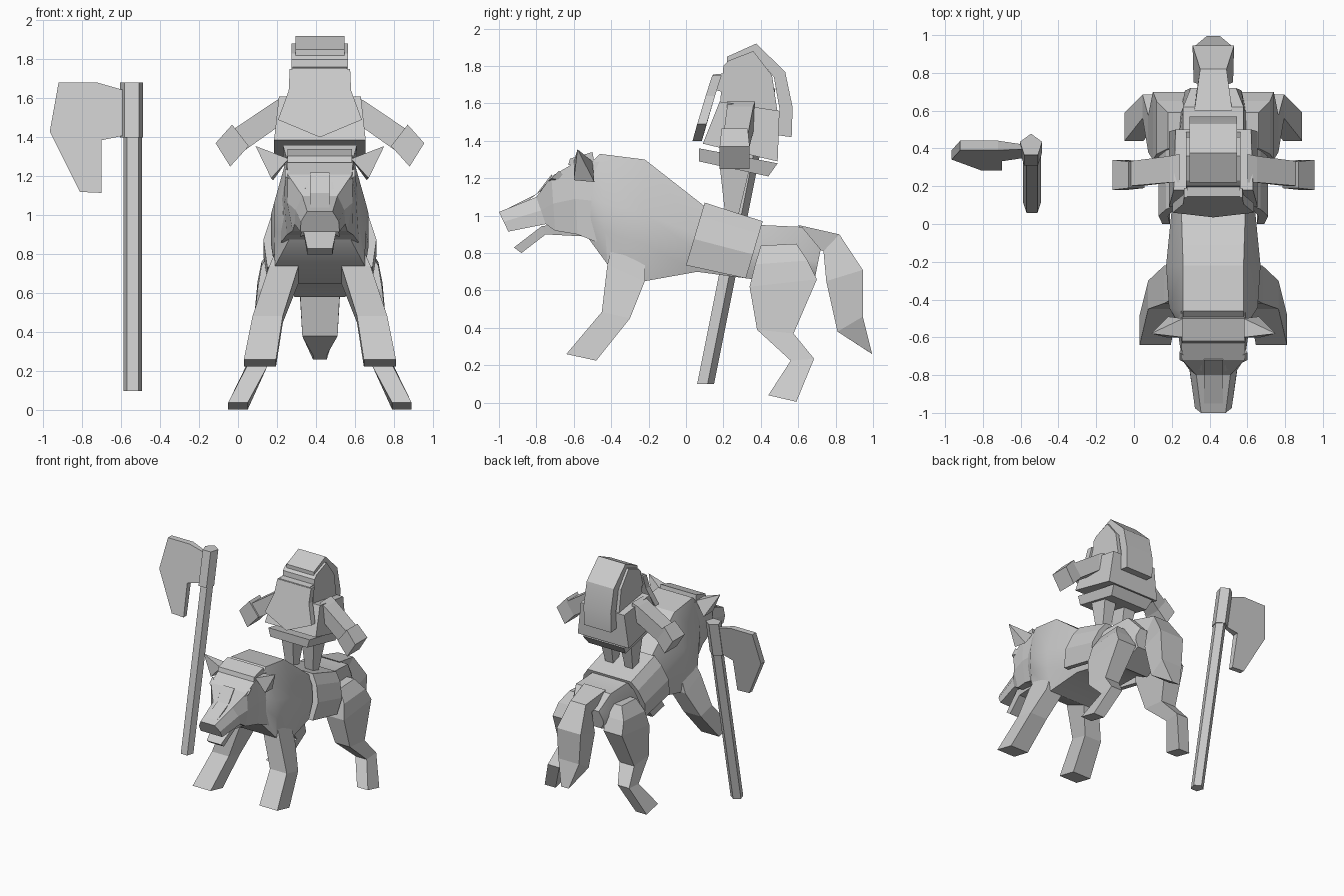
import bpy, bmesh, math
from mathutils import Vector

if "Cube" in bpy.data.objects:
    bpy.data.objects.remove(bpy.data.objects["Cube"])

CX = 0.42  # centre line of beast and rider
grey = bpy.data.materials.new("stone_grey")
grey.diffuse_color = (0.6, 0.6, 0.6, 1)
grey.use_nodes = True
grey.node_tree.nodes["Principled BSDF"].inputs["Base Color"].default_value = grey.diffuse_color


def make(name, verts, faces, smooth=False):
    me = bpy.data.meshes.new(name)
    bm = bmesh.new()
    vs = [bm.verts.new(v) for v in verts]
    for f in faces:
        bm.faces.new([vs[i] for i in f])
    bmesh.ops.recalc_face_normals(bm, faces=bm.faces)
    bm.to_mesh(me)
    bm.free()
    me.materials.append(grey)
    ob = bpy.data.objects.new(name, me)
    bpy.context.collection.objects.link(ob)
    if smooth:
        bpy.ops.object.select_all(action='DESELECT')
        ob.select_set(True)
        bpy.context.view_layer.objects.active = ob
        bpy.ops.object.shade_smooth_by_angle(angle=math.radians(30))
    return ob


def loft(name, rings, smooth=False):
    """Skin equal-sized rings and cap both ends."""
    n = len(rings[0])
    verts = [p for r in rings for p in r]
    faces = [(i * n + j, i * n + (j + 1) % n, (i + 1) * n + (j + 1) % n, (i + 1) * n + j)
             for i in range(len(rings) - 1) for j in range(n)]
    faces += [tuple(range(n)), tuple(range(len(verts) - n, len(verts)))]
    return make(name, verts, faces, smooth)


def section(top, bot, profile):
    """Symmetric ring; profile = (half width, fraction from top to bottom)."""
    t, b = Vector(top), Vector(bot)
    half = [(w, *(t.lerp(b, f))) for w, f in profile]
    return [(CX + w, y, z) for w, y, z in half] + [(CX - w, y, z) for w, y, z in reversed(half)]


def slab(name, outline, hw, smooth=False):
    """Side outline (y, z) extruded across the centre line."""
    return loft(name, [[(CX + s * hw, y, z) for y, z in outline] for s in (-1, 1)], smooth)


def limb(name, stations):
    """Mirrored limb; station = outer, inner offset, front (y, z), back (y, z)."""
    for s, side in ((-1, "left"), (1, "right")):
        loft(f"{name}_{side}", [[(CX + s * o, *f), (CX + s * i, *f), (CX + s * i, *b), (CX + s * o, *b)]
                                for o, i, f, b in stations])


# Beast body
body = [((-.50, 1.29), (-.53, .89), .16, .19, .15), ((-.46, 1.33), (-.42, .74), .16, .235, .23),
        ((-.22, 1.30), (-.22, .65), .16, .25, .22), ((.10, 1.05), (.06, .70), .17, .22, .19),
        ((.40, .95), (.36, .66), .16, .19, .15), ((.62, .94), (.50, .58), .16, .18, .13),
        ((.72, .82), (.69, .67), .12, .15, .12)]
loft("body", [section(t, b, [(a, 0), (m, .45), (m, .7), (c, 1)]) for t, b, a, m, c in body], True)

# Saddle blanket: an inverted U swept along the back
outer = [(.20, 0), (.25, .22), (.29, .58), (.27, 1)]
inner = [(.23, 1), (.24, .58), (.21, .25), (.17, .08)]


def u_ring(top, bot):
    t, b = Vector(top), Vector(bot)
    right = [(w, *t.lerp(b, f)) for w, f in outer + inner]
    return [(CX + w, y, z) for w, y, z in right] + [(CX - w, y, z) for w, y, z in right[::-1]]


loft("saddle", [u_ring((.10, 1.07), (0, .735)), u_ring((.41, .97), (.32, .665))])

# Beast head
head = [((-1.0, 1.02), (-.95, .915), .065, .10), ((-.80, 1.10), (-.75, .955), .09, .13),
        ((-.72, 1.21), (-.70, .92), .165, .14), ((-.60, 1.28), (-.58, .90), .17, .17),
        ((-.44, 1.29), (-.48, .86), .17, .20)]
loft("head", [section(t, b, [(a, 0), ((a + c) / 2 + .015, .5), (c, 1)]) for t, b, a, c in head])
slab("brow_band", [(-.63, 1.27), (-.62, 1.305), (-.50, 1.34), (-.49, 1.28)], .165)
slab("nose_bridge", [(-.97, 1.03), (-.80, 1.115), (-.72, 1.22), (-.70, 1.19), (-.95, 1.0)], .05)
loft("lower_jaw", [section((-.92, .83), (-.88, .80), [(.065, 0), (.065, 1)]),
                   section((-.77, .945), (-.75, .90), [(.09, 0), (.08, 1)]),
                   section((-.56, .96), (-.56, .89), [(.11, 0), (.10, 1)])])
for s, side in ((-1, "left"), (1, "right")):
    def P(x, y, z):
        return (CX + s * x, y, z)
    make("ear_" + side, [P(.16, -.60, 1.29), P(.25, -.60, 1.19), P(.16, -.50, 1.29),
                         P(.24, -.49, 1.18), P(.33, -.58, 1.355)],
         [(0, 1, 4), (1, 3, 4), (3, 2, 4), (2, 0, 4), (0, 2, 3, 1)])
    loft("eye_ridge_" + side, [[P(.06, -.78, 1.13), P(.06, -.75, 1.17), P(.06, -.68, 1.12)],
                               [P(.18, -.72, 1.20), P(.18, -.68, 1.24), P(.15, -.62, 1.18)]])

# Legs of the beast
limb("front_leg", [(.225, .10, (-.40, .82), (-.22, .76)), (.26, .11, (-.42, .74), (-.22, .65)),
                   (.345, .19, (-.45, .485), (-.30, .45)), (.39, .225, (-.64, .26), (-.48, .225))])
limb("hind_leg", [(.24, .10, (.40, .84), (.59, .85)), (.30, .13, (.37, .74), (.65, .76)),
                  (.32, .15, (.34, .62), (.70, .66)), (.345, .21, (.38, .39), (.575, .37)),
                  (.375, .27, (.56, .225), (.685, .235)), (.47, .37, (.44, .04), (.59, .005))])

# Tail
tail = [((.60, .95), (.66, .84), .10), ((.82, .90), (.735, .81), .07), ((.945, .71), (.75, .65), .11),
        ((.945, .46), (.81, .38), .095), ((.995, .26), (.965, .28), .035)]
loft("tail", [section(t, b, [(w, 0), (w * .95, 1)]) for t, b, w in tail])

# Rider: legs, hips, torso
limb("rider_leg", [(.15, .04, (.18, 1.27), (.34, 1.25)), (.125, .055, (.21, 1.0), (.28, 1.0))])
loft("rider_hips", [section((.07, 1.36), (.49, 1.28), [(.19, 0), (.19, 1)]),
                    section((.07, 1.29), (.44, 1.21), [(.17, 0), (.17, 1)])])
loft("rider_torso", [section((.18, 1.61), (.50, 1.56), [(.21, 0), (.20, 1)]),
                     section((.09, 1.385), (.49, 1.29), [(.235, 0), (.235, 1)])])
for s, side in ((-1, "left"), (1, "right")):
    def rect(a, b, y0, y1):
        return [(CX + s * a[0], y0, a[1]), (CX + s * b[0], y0, b[1]),
                (CX + s * b[0], y1, b[1]), (CX + s * a[0], y1, a[1])]
    loft("rider_arm_" + side, [rect((.18, 1.61), (.18, 1.47), .22, .37),
                               rect((.23, 1.585), (.22, 1.45), .22, .36),
                               rect((.46, 1.43), (.39, 1.33), .20, .33)])
    loft("rider_hand_" + side, [rect((.45, 1.465), (.365, 1.355), .19, .33),
                                rect((.535, 1.37), (.46, 1.25), .18, .34)])

# Rider head, face, beard and hood
slab("rider_head", [(.18, 1.58), (.20, 1.80), (.23, 1.83), (.36, 1.88), (.46, 1.75), (.49, 1.55)], .145)
hood = [(.22, 1.79), (.22, 1.85), (.375, 1.92), (.53, 1.77), (.57, 1.58), (.565, 1.42),
        (.49, 1.43), (.50, 1.57), (.47, 1.74), (.365, 1.87), (.24, 1.81)]
slab("rider_hood", hood, .125, True)
beard = [(-.155, .14, 1.75), (.155, .14, 1.75), (.16, .105, 1.64), (.215, .06, 1.49),
         (0, .035, 1.40), (-.215, .06, 1.49), (-.16, .105, 1.64)]
loft("rider_beard", [[(CX + x, y + d, z) for x, y, z in beard] for d in (0, .05)])
slab("rider_face", [(.13, 1.68), (.145, 1.755), (.20, 1.76), (.20, 1.66)], .14)


# Leaning battle axe
def lean(z):
    return .08 + .2 * z


def prism(name, x, z0, z1, r, n, turn):
    loft(name, [[(x + r * math.cos(turn + i * math.tau / n), lean(z) + r * math.sin(turn + i * math.tau / n), z)
                 for i in range(n)] for z in (z0, z1)])


prism("axe_handle", -.54, .10, 1.45, .05, 5, math.pi / 2)
prism("axe_socket", -.545, 1.40, 1.68, .062, 5, math.pi / 2)
blade = [(-.58, 1.64, .012), (-.72, 1.68, .025), (-.92, 1.68, .025), (-.965, 1.43, .025),
         (-.81, 1.12, .02), (-.70, 1.115, .02), (-.70, 1.385, .025), (-.58, 1.41, .012)]
loft("axe_blade", [[(x, lean(z) + s * d, z) for x, z, d in blade] for s in (-1, 1)])
